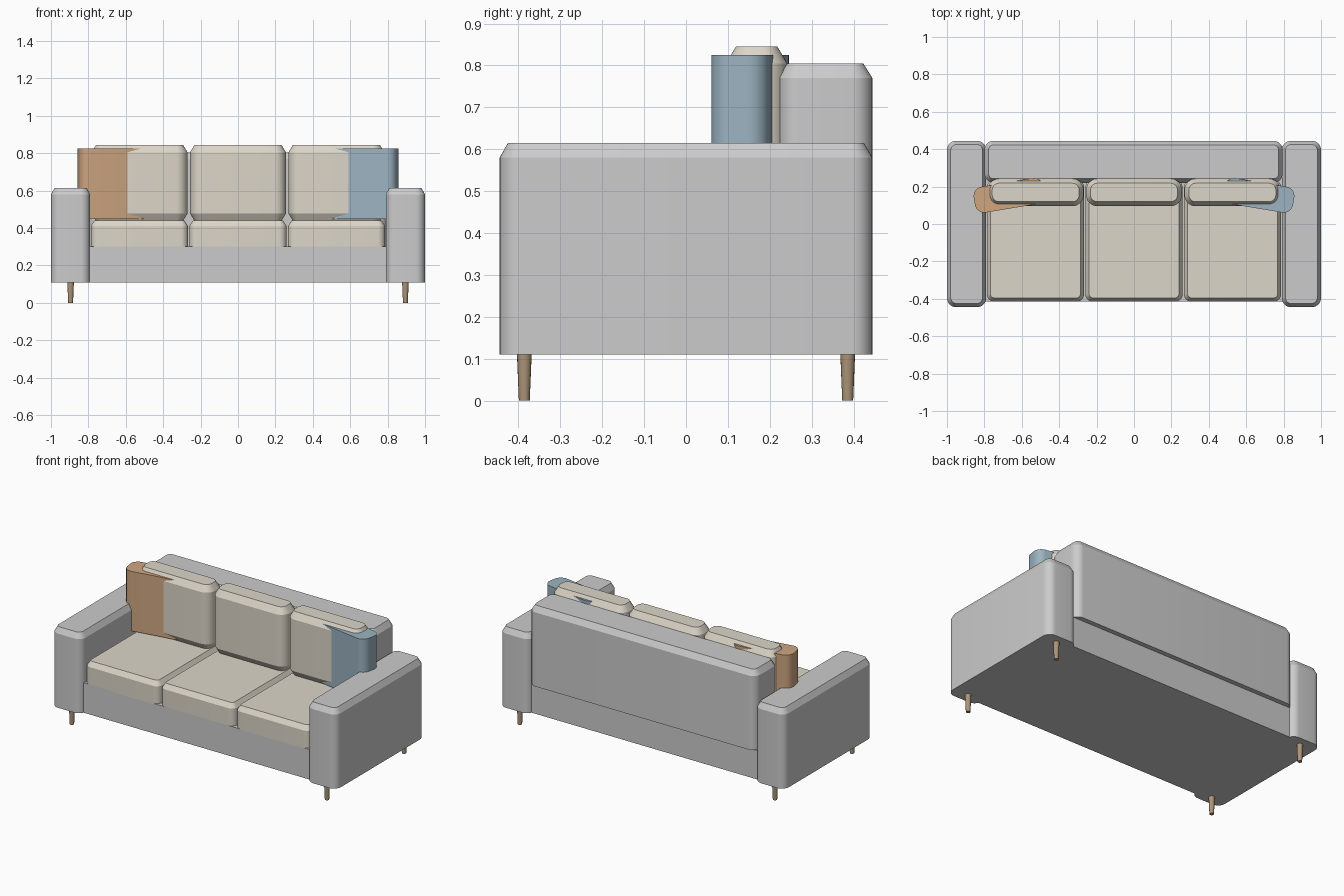
import bpy, bmesh, math
from mathutils import Matrix

if "Cube" in bpy.data.objects:
    bpy.data.objects.remove(bpy.data.objects["Cube"])


def material(name, rgb):
    m = bpy.data.materials.new(name)
    m.diffuse_color = (*rgb, 1)
    m.use_nodes = True
    m.node_tree.nodes["Principled BSDF"].inputs["Base Color"].default_value = m.diffuse_color
    return m


cream = material("cream_fabric", (0.72, 0.67, 0.58))
orange = material("orange_fabric", (0.62, 0.38, 0.22))
blue = material("blue_fabric", (0.33, 0.45, 0.53))
wood = material("wood", (0.42, 0.30, 0.19))


def finish(name, bm, mat):
    bmesh.ops.recalc_face_normals(bm, faces=bm.faces)
    mesh = bpy.data.meshes.new(name)
    bm.to_mesh(mesh)
    bm.free()
    ob = bpy.data.objects.new(name, mesh)
    bpy.context.collection.objects.link(ob)
    if mat:
        mesh.materials.append(mat)
    bpy.ops.object.select_all(action='DESELECT')
    ob.select_set(True)
    bpy.context.view_layer.objects.active = ob
    bpy.ops.object.shade_smooth_by_angle(angle=math.radians(25))
    return ob


def rounded_loop(x0, x1, y0, y1, r, inset, steps=8):
    """Rounded rectangle in plan, shrunk by inset."""
    pts = []
    rr = max(r - inset, 0.003)
    for k, (cx, cy) in enumerate(((x1 - r, y1 - r), (x0 + r, y1 - r),
                                  (x0 + r, y0 + r), (x1 - r, y0 + r))):
        for i in range(steps + 1):
            a = math.pi / 2 * (k + i / steps)
            pts.append((cx + rr * math.cos(a), cy + rr * math.sin(a)))
    return pts


def slab(name, x, y, z, r, mat=None, top=(0, 0), bottom=(0, 0), turn=0):
    """Upright block with round corners; top/bottom = chamfer (inset, height)."""
    levels = [(0, z[0] + bottom[1]), (0, z[1] - top[1])]
    if bottom[1]:
        levels.insert(0, (bottom[0], z[0]))
    if top[1]:
        levels.append((top[0], z[1]))
    bm = bmesh.new()
    rings = [[bm.verts.new((px, py, h)) for px, py in rounded_loop(*x, *y, r, ins)]
             for ins, h in levels]
    n = len(rings[0])
    for a, b in zip(rings, rings[1:]):
        for i in range(n):
            j = (i + 1) % n
            bm.faces.new((a[i], a[j], b[j], b[i]))
    bm.faces.new(rings[0][::-1])
    bm.faces.new(rings[-1])
    if turn:
        centre = (sum(x) / 2, sum(y) / 2, 0)
        bmesh.ops.rotate(bm, verts=bm.verts, cent=centre, matrix=Matrix.Rotation(turn, 3, 'Z'))
    return finish(name, bm, mat)


# base box between the arms
bm = bmesh.new()
bmesh.ops.create_cube(bm, size=1, matrix=Matrix.Translation((0, 0, 0.205)) @ Matrix.Diagonal((1.62, 0.83, 0.19, 1)))
finish("base", bm, None)

# backrest
slab("backrest", (-0.80, 0.795), (0.22, 0.445), (0.30, 0.805), 0.05, top=(0.022, 0.035))

# arms
for side, x in (("left", (-1.0, -0.79)), ("right", (0.79, 1.0))):
    slab(side + "_arm", x, (-0.445, 0.445), (0.11, 0.615), 0.05, top=(0.02, 0.035))

# seat and back cushions
for i, side in enumerate(("left", "middle", "right")):
    cx = (i - 1) * 0.527
    slab(side + "_seat_cushion", (cx - 0.26, cx + 0.26), (-0.415, 0.235), (0.295, 0.44),
         0.04, cream, top=(0.02, 0.03))
    cx = (i - 1) * 0.526
    slab(side + "_back_cushion", (cx - 0.256, cx + 0.256), (0.095, 0.242), (0.437, 0.845),
         0.06, cream, top=(0.024, 0.04), bottom=(0.024, 0.04))

# loose pillows, mirrored and turned towards the middle
for side, s, mat in (("left", -1, orange), ("right", 1, blue)):
    cx = s * 0.668
    slab(side + "_pillow", (cx - 0.188, cx + 0.188), (0.083, 0.223), (0.447, 0.825),
         0.05, mat, turn=-s * math.radians(9.5))

# tapered legs
for sx, xn in ((-1, "left"), (1, "right")):
    for sy, yn in ((-1, "front"), (1, "back")):
        bm = bmesh.new()
        bmesh.ops.create_cone(bm, cap_ends=True, segments=16, radius1=0.013, radius2=0.018, depth=0.12,
                              matrix=Matrix.Translation((sx * 0.895, sy * 0.386, 0.06)))
        finish(f"{yn}_{xn}_leg", bm, wood)
